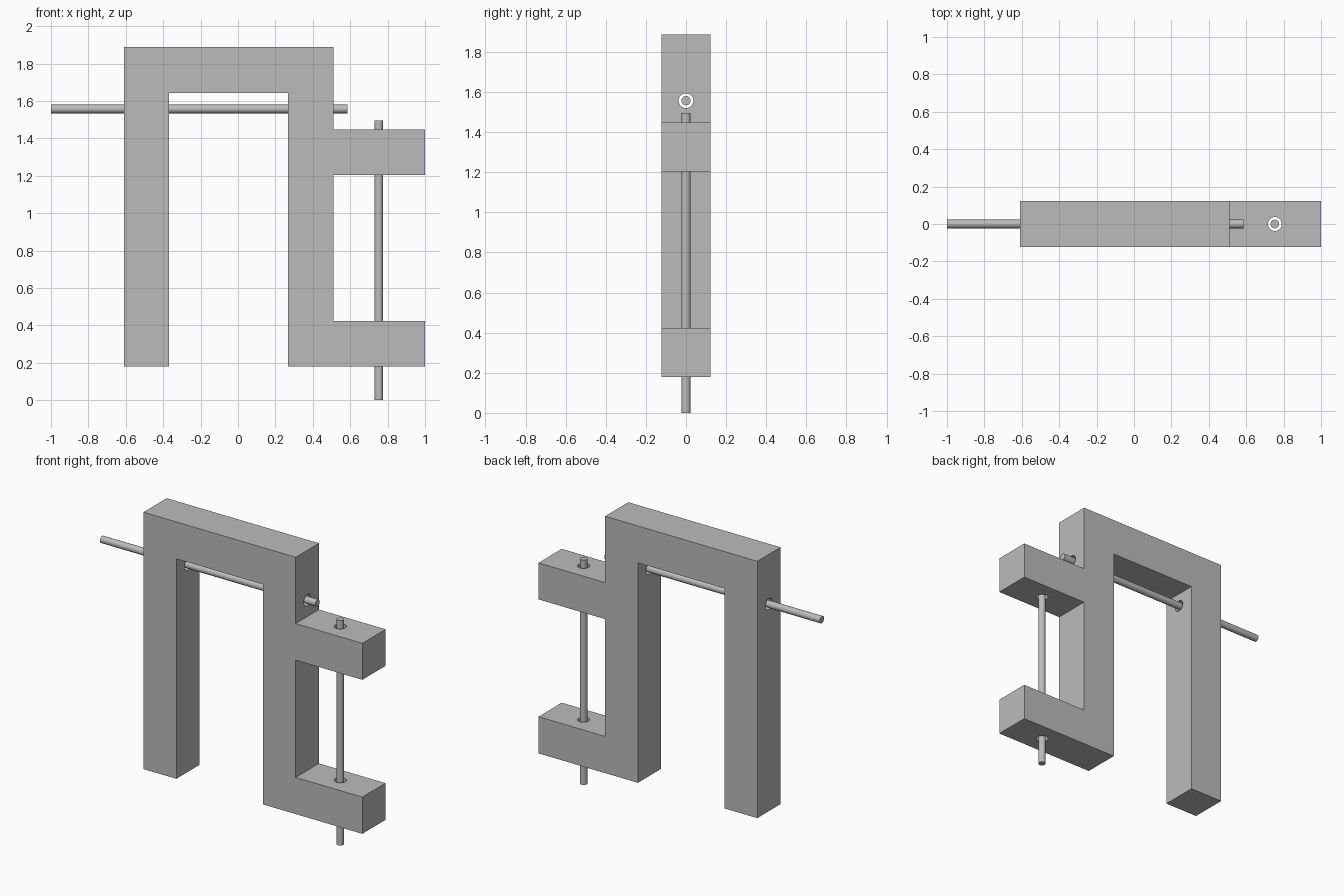
import bpy, bmesh
from math import radians, pi

cube = bpy.data.objects.get("Cube")
if cube:
    bpy.data.objects.remove(cube, do_unlink=True)

grey = bpy.data.materials.new("plain grey")
grey.use_nodes = True
colour = (0.5, 0.5, 0.5, 1)
grey.diffuse_color = colour
grey.node_tree.nodes["Principled BSDF"].inputs["Base Color"].default_value = colour

HALF_DEPTH = 0.122
ROD_R, HOLE_R = 0.023, 0.037
ROD_Z, ROD_X = 1.557, 0.753


def select_only(ob):
    bpy.ops.object.select_all(action='DESELECT')
    ob.select_set(True)
    bpy.context.view_layer.objects.active = ob


def smooth(ob):
    select_only(ob)
    bpy.ops.object.shade_smooth_by_angle(angle=radians(30))


def cylinder(name, radius, axis, start, end):
    """Round bar along x (at rod height) or along z (at rod x)."""
    mid = (start + end) / 2
    loc = (mid, 0, ROD_Z) if axis == 'X' else (ROD_X, 0, mid)
    rot = (0, pi / 2, 0) if axis == 'X' else (0, 0, 0)
    bpy.ops.mesh.primitive_cylinder_add(vertices=48, radius=radius,
                                        depth=end - start, location=loc, rotation=rot)
    ob = bpy.context.object
    ob.name = name
    ob.data.materials.append(grey)
    return ob


# Frame: arch with two side arms, one outline extruded through its depth
outline = [(-0.61, 0.18), (-0.368, 0.18), (-0.368, 1.643), (0.268, 1.643),
           (0.268, 0.18), (1, 0.18), (1, 0.424), (0.51, 0.424),
           (0.51, 1.204), (1, 1.204), (1, 1.447), (0.51, 1.447),
           (0.51, 1.888), (-0.61, 1.888)]
bm = bmesh.new()
face = bm.faces.new([bm.verts.new((x, -HALF_DEPTH, z)) for x, z in outline])
ext = bmesh.ops.extrude_face_region(bm, geom=[face])
bmesh.ops.translate(bm, vec=(0, 2 * HALF_DEPTH, 0),
                    verts=[v for v in ext["geom"] if isinstance(v, bmesh.types.BMVert)])
bmesh.ops.recalc_face_normals(bm, faces=bm.faces)
mesh = bpy.data.meshes.new("frame")
bm.to_mesh(mesh)
bm.free()
mesh.materials.append(grey)
frame = bpy.data.objects.new("frame", mesh)
bpy.context.collection.objects.link(frame)

# Clearance holes bored through both legs and both arms
for axis, start, end in (('X', -0.8, 0.8), ('Z', 0.1, 1.6)):
    cutter = cylinder("hole_cutter", HOLE_R, axis, start, end)
    cutter.hide_render = True
    select_only(frame)
    mod = frame.modifiers.new("hole", 'BOOLEAN')
    mod.operation = 'DIFFERENCE'
    mod.solver = 'EXACT'
    mod.object = cutter
    bpy.ops.object.modifier_apply(modifier=mod.name)
    bpy.data.objects.remove(cutter, do_unlink=True)
smooth(frame)

# Loose rods passing through the holes
smooth(cylinder("horizontal_rod", ROD_R, 'X', -1, 0.585))
smooth(cylinder("vertical_rod", ROD_R, 'Z', 0, 1.495))
